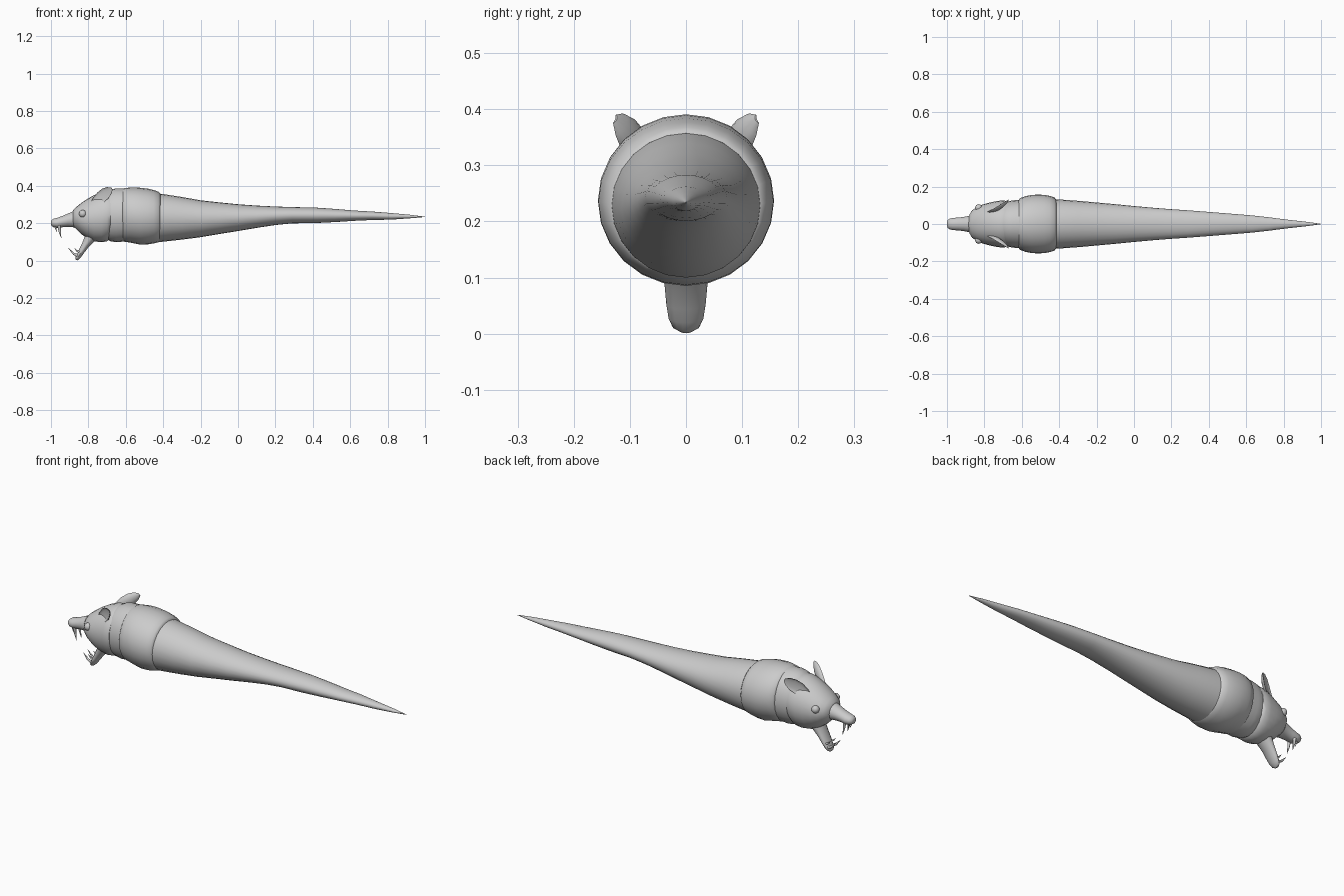
import bpy, bmesh, math
from mathutils import Vector


def finish(name, bm, mirror=False, angle=50):
    bmesh.ops.recalc_face_normals(bm, faces=bm.faces)
    me = bpy.data.meshes.new(name)
    bm.to_mesh(me)
    bm.free()
    ob = bpy.data.objects.new(name, me)
    bpy.context.collection.objects.link(ob)
    if mirror:
        m = ob.modifiers.new("mirror", 'MIRROR')
        m.use_axis = (False, True, False)
        m.use_mirror_merge = False
    bpy.ops.object.select_all(action='DESELECT')
    ob.select_set(True)
    bpy.context.view_layer.objects.active = ob
    bpy.ops.object.shade_smooth_by_angle(angle=math.radians(angle))
    return ob


def skin(bm, rings):
    loops = [[bm.verts.new(p) for p in r] for r in rings]
    n = len(loops[0])
    for a, b in zip(loops, loops[1:]):
        for i in range(n):
            bm.faces.new((a[i], a[(i + 1) % n], b[(i + 1) % n], b[i]))
    bm.faces.new(loops[0])
    bm.faces.new(loops[-1])


def body(name, rows, seg=24):
    """Sections along x: (x, bottom z, top z, half width)."""
    bm = bmesh.new()
    rings = []
    for x, lo, hi, w in rows:
        c, h = (lo + hi) / 2, (hi - lo) / 2
        rings.append([(x, w * math.cos(2 * math.pi * i / seg),
                       c + h * math.sin(2 * math.pi * i / seg)) for i in range(seg)])
    skin(bm, rings)
    return finish(name, bm)


def limb(name, rows, side=(0, 1, 0), seg=14, cup=1.0, mirror=False):
    """Sections along a path: (point, half width, half depth); cup dents one face."""
    bm = bmesh.new()
    pts = [Vector(r[0]) for r in rows]
    rings = []
    for k, (_, a, b) in enumerate(rows):
        t = (pts[min(k + 1, len(pts) - 1)] - pts[max(k - 1, 0)]).normalized()
        s = Vector(side)
        s = (s - t * s.dot(t)).normalized()
        n = t.cross(s)
        ring = []
        for i in range(seg):
            q = 2 * math.pi * i / seg
            d = math.sin(q)
            d = d * cup if d < 0 else d
            ring.append(pts[k] + s * a * math.cos(q) + n * b * d)
        rings.append(ring)
    skin(bm, rings)
    return finish(name, bm, mirror)


# Long tapering tail
body("tail", [
    (-0.46, .10, .36, .134), (-0.41, .10, .357, .132), (-0.30, .112, .34, .124),
    (-0.20, .125, .322, .115), (-0.10, .142, .311, .106), (0.0, .158, .301, .096),
    (0.10, .175, .294, .087), (0.20, .19, .289, .079), (0.29, .199, .286, .073),
    (0.42, .201, .283, .063), (0.52, .206, .276, .055), (0.63, .213, .267, .046),
    (0.72, .217, .262, .036), (0.82, .219, .254, .023), (0.92, .226, .245, .012),
    (1.0, .233, .235, .001)])

# Swollen shoulder segment
body("shoulders", [
    (-0.617, .105, .382, .128), (-0.61, .101, .387, .138), (-0.58, .097, .39, .149),
    (-0.55, .091, .391, .155), (-0.52, .085, .389, .157), (-0.48, .087, .384, .156),
    (-0.45, .092, .377, .15), (-0.425, .098, .368, .142), (-0.415, .105, .358, .13)])

# Neck ring behind the head
body("neck", [
    (-0.735, .16, .34, .08), (-0.71, .118, .365, .108), (-0.68, .103, .38, .12),
    (-0.65, .098, .386, .126), (-0.60, .103, .384, .13)])

# Skull
body("head", [
    (-0.885, .19, .26, .03), (-0.88, .182, .271, .05), (-0.865, .168, .286, .074),
    (-0.84, .143, .306, .091), (-0.81, .122, .327, .104), (-0.77, .103, .35, .115),
    (-0.73, .098, .366, .123), (-0.70, .103, .371, .127), (-0.682, .122, .366, .122),
    (-0.674, .15, .345, .10)])

# Upper snout and nose
body("snout", [
    (-1.0, .194, .207, .008), (-0.997, .185, .216, .02), (-0.985, .178, .224, .029),
    (-0.965, .174, .229, .033), (-0.94, .178, .238, .034), (-0.91, .18, .251, .038),
    (-0.88, .178, .264, .044), (-0.84, .17, .28, .055)])

# Dropped lower jaw
limb("lower_jaw", [
    ((-0.77, 0, .155), .055, .04), ((-0.795, 0, .115), .043, .029),
    ((-0.815, 0, .085), .038, .021), ((-0.835, 0, .052), .035, .017),
    ((-0.85, 0, .027), .031, .014), ((-0.86, 0, .012), .024, .011),
    ((-0.865, 0, .004), .01, .006)])

# Cupped ears
limb("ear", [
    ((-0.785, .066, .295), .012, .012), ((-0.765, .076, .312), .024, .017),
    ((-0.735, .092, .338), .033, .022), ((-0.71, .107, .358), .032, .02),
    ((-0.69, .119, .373), .023, .014), ((-0.675, .128, .383), .008, .006)],
    side=(-.48, -.3, .75), cup=-0.35, mirror=True)

# Fangs
limb("upper_fang", [
    ((-0.957, .02, .19), .008, .009), ((-0.953, .02, .155), .005, .006),
    ((-0.945, .02, .12), .0008, .0008)], seg=8, mirror=True)
limb("front_tooth", [
    ((-0.977, .01, .19), .005, .006), ((-0.974, .01, .17), .003, .004),
    ((-0.969, .01, .153), .0006, .0006)], seg=8, mirror=True)
limb("lower_fang", [
    ((-0.848, .019, .022), .007, .009), ((-0.878, .019, .036), .005, .006),
    ((-0.906, .019, .066), .0008, .0008)], seg=8, mirror=True)
limb("lower_tooth", [
    ((-0.845, .022, .045), .005, .006), ((-0.862, .022, .052), .003, .004),
    ((-0.874, .022, .066), .0006, .0006)], seg=8, mirror=True)

# Eyes
bm = bmesh.new()
bmesh.ops.create_uvsphere(bm, u_segments=16, v_segments=10, radius=.02)
bmesh.ops.translate(bm, verts=bm.verts, vec=(-0.83, .086, .25))
finish("eye", bm, mirror=True)
